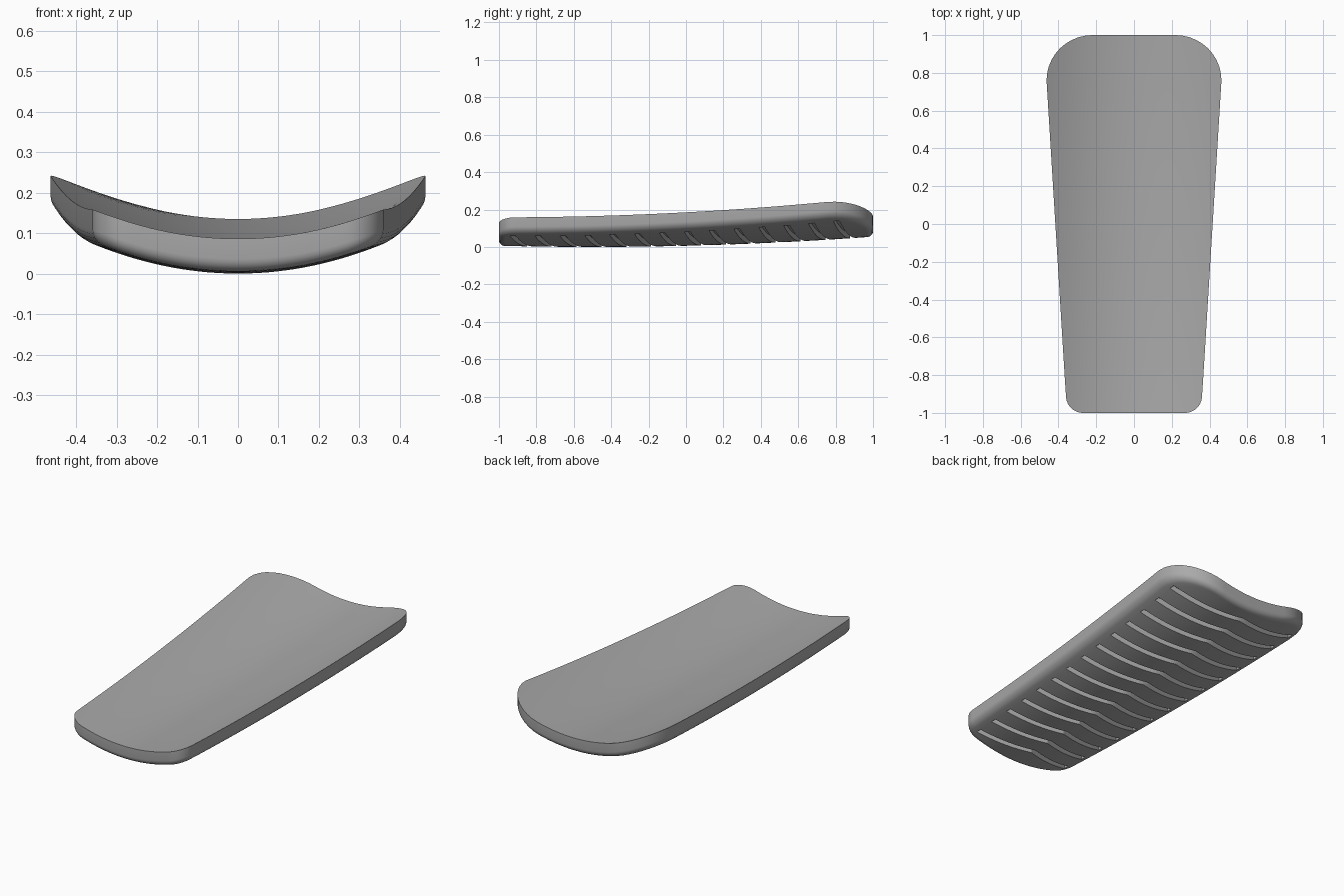
import bpy
import bmesh
from math import sin, cos, pi

cube = bpy.data.objects.get("Cube")
if cube:
    bpy.data.objects.remove(cube, do_unlink=True)

THICK = 0.08      # slab thickness
ROUND = 0.03      # rounding of the lower edge
COLS = 28         # divisions across the width
ARC = 10          # divisions per outline corner


def top_z(x, y):
    """Dished top surface that also rises gently to the back."""
    return THICK + 0.0244 * (y + 0.5) ** 2 + 0.57 * x * x


def side_x(y):
    return 0.36 + 0.103 * (y + 0.92) / 1.68


def outline(d):
    """Half-widths and y positions of the tapered outline, inset by d."""
    pts = []
    for i in range(ARC + 1):
        a = pi / 2 * i / ARC
        pts.append((0.27 + (0.09 - d) * sin(a), -0.91 - (0.09 - d) * cos(a)))
    for i in range(1, 24):
        y = -0.91 + 1.67 * i / 24
        pts.append((side_x(y) - d, y))
    for i in range(ARC + 1):
        a = pi / 2 * i / ARC
        pts.append((0.22 + (0.243 - d) * cos(a), 0.76 + (0.24 - d) * sin(a)))
    return pts


def new_object(name, bm, mat):
    bmesh.ops.recalc_face_normals(bm, faces=bm.faces)
    mesh = bpy.data.meshes.new(name)
    bm.to_mesh(mesh)
    bm.free()
    mesh.materials.append(mat)
    ob = bpy.data.objects.new(name, mesh)
    bpy.context.collection.objects.link(ob)
    return ob


grey = bpy.data.materials.new("plain grey")
grey.use_nodes = True
colour = (0.4, 0.4, 0.4, 1)
grey.diffuse_color = colour
grey.node_tree.nodes["Principled BSDF"].inputs["Base Color"].default_value = colour

# Curved slab: top grid, wall rings, bottom grid
bm = bmesh.new()
ROWS = len(outline(0))
rim = ([(0, j) for j in range(COLS)] + [(i, COLS) for i in range(ROWS - 1)]
       + [(ROWS - 1, j) for j in range(COLS, 0, -1)] + [(i, 0) for i in range(ROWS - 1, 0, -1)])


def layer(d, drop, cells):
    pts = outline(d)
    verts = {}
    for i, j in cells:
        w, y = pts[i]
        x = w * (2 * j / COLS - 1)
        verts[i, j] = bm.verts.new((x, y, top_z(x, y) - drop))
    return verts


full = [(i, j) for i in range(ROWS) for j in range(COLS + 1)]
layers = [layer(0, 0, full)]
STEPS = 5
for s in range(STEPS + 1):
    a = pi / 2 * s / STEPS
    layers.append(layer(ROUND * (1 - cos(a)), THICK - ROUND + ROUND * sin(a),
                        full if s == STEPS else rim))
for grid in (layers[0], layers[-1]):
    for i in range(ROWS - 1):
        for j in range(COLS):
            bm.faces.new([grid[i, j], grid[i, j + 1], grid[i + 1, j + 1], grid[i + 1, j]])
for upper, lower in zip(layers, layers[1:]):
    for a, b in zip(rim, rim[1:] + rim[:1]):
        bm.faces.new([upper[a], upper[b], lower[b], lower[a]])
slab = new_object("curved_slab", bm, grey)

# Chevron grooves across the underside
bm = bmesh.new()
SLOTS, SEGS, HALF, DEPTH = 14, 16, 0.016, 0.03
for n in range(SLOTS):
    y_end = -0.925 + 0.133 * n
    reach = side_x(y_end) - 0.055
    loops = []
    for k in range(SEGS + 1):
        u = 2 * k / SEGS - 1
        x, y = u * reach, y_end + 0.09 * (1 - abs(u))
        z = top_z(x, y) - THICK
        loops.append([bm.verts.new((x, y + dy, z + dz)) for dy, dz in
                      ((-HALF, -0.04), (HALF, -0.04), (HALF, DEPTH), (-HALF, DEPTH))])
    for p, q in zip(loops, loops[1:]):
        for e in range(4):
            f = (e + 1) % 4
            bm.faces.new([p[e], p[f], q[f], q[e]])
    bm.faces.new(loops[0])
    bm.faces.new(loops[-1])
cutter = new_object("groove_cutter", bm, grey)
cutter.hide_render = True

cut = slab.modifiers.new("grooves", 'BOOLEAN')
cut.operation = 'DIFFERENCE'
cut.solver = 'EXACT'
cut.object = cutter
bpy.ops.object.select_all(action='DESELECT')
slab.select_set(True)
bpy.context.view_layer.objects.active = slab
bpy.ops.object.modifier_apply(modifier=cut.name)
bpy.data.objects.remove(cutter, do_unlink=True)
bpy.ops.object.shade_smooth_by_angle(angle=pi / 6)
